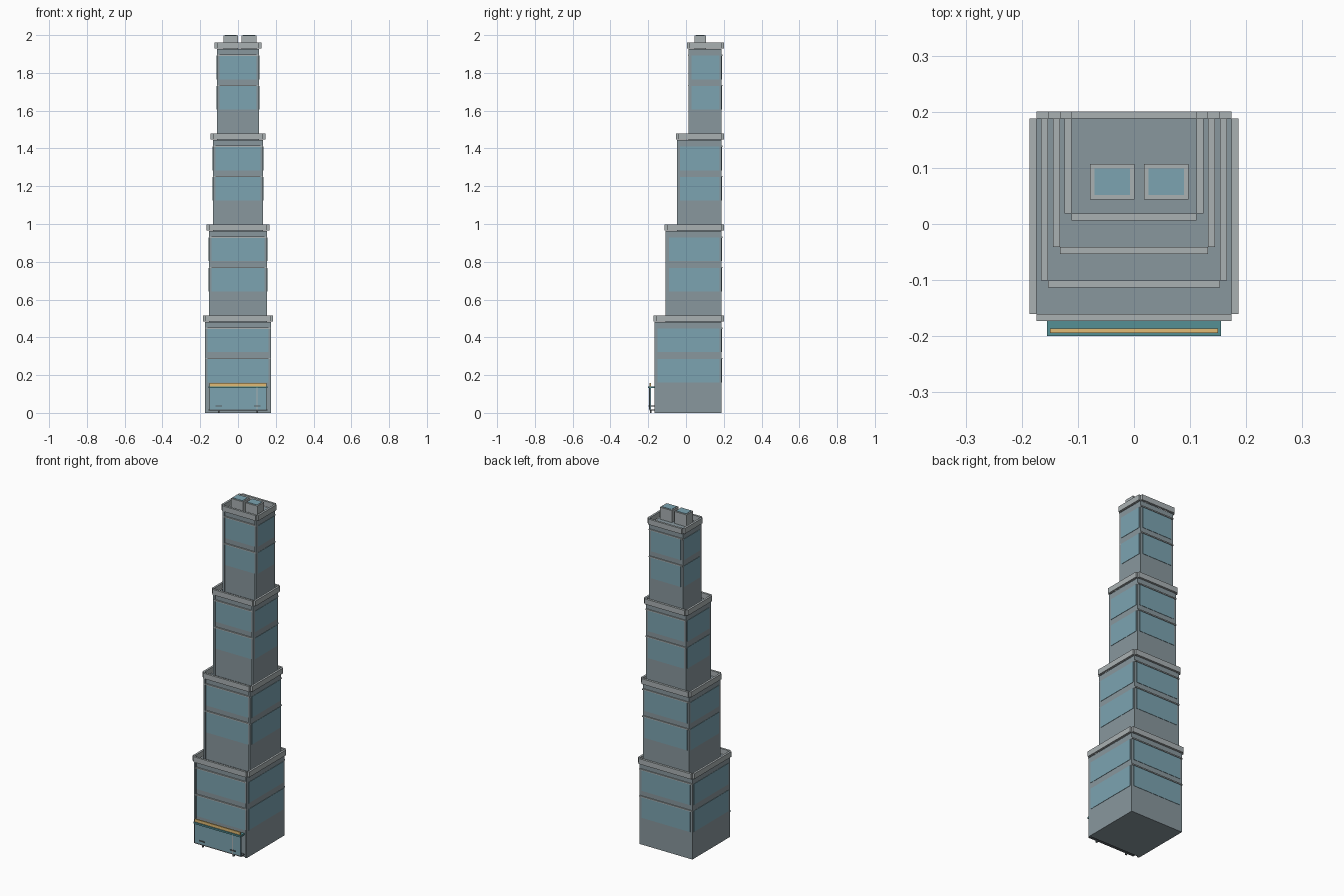
import bpy

if "Cube" in bpy.data.objects:
    bpy.data.objects.remove(bpy.data.objects["Cube"])


def material(name, rgb):
    m = bpy.data.materials.new(name)
    m.diffuse_color = (*rgb, 1)
    m.use_nodes = True
    m.node_tree.nodes["Principled BSDF"].inputs["Base Color"].default_value = m.diffuse_color
    return m


WALL = material("wall_grey", (0.25, 0.31, 0.34))
TRIM = material("trim_grey", (0.40, 0.44, 0.45))
GLASS = material("window_glass", (0.20, 0.37, 0.44))
TEAL = material("canopy_teal", (0.09, 0.28, 0.30))
GOLD = material("sign_gold", (0.75, 0.50, 0.18))
DARK = material("dark_metal", (0.10, 0.12, 0.13))


def box(name, x, y, z, mat):
    """Box from (min, max) ranges on each axis."""
    bpy.ops.mesh.primitive_cube_add(
        size=1, location=[(r[0] + r[1]) / 2 for r in (x, y, z)])
    o = bpy.context.object
    o.name = name
    o.scale = [r[1] - r[0] for r in (x, y, z)]
    bpy.ops.object.transform_apply(location=False, rotation=False, scale=True)
    o.data.materials.append(mat)
    return o


H = 0.4817          # tier height
FLOOR = H / 3
BACK = 0.188        # all tiers share the back wall plane
RIM = 0.0125

for i in range(4):
    w = 0.174 - 0.021 * i
    front = -0.16 + 0.0597 * i
    z0, z1 = H * i, H * (i + 1)
    box("tower_tier", (-w, w), (front, BACK), (z0, z1), WALL)

    # Parapet strips around the roof edge
    rim = (z1 + 0.001, z1 + 0.033)
    box("parapet_front", (-w, w), (front - RIM, front), rim, TRIM)
    box("parapet_back", (-w, w), (BACK, BACK + RIM), rim, TRIM)
    for s in (-1, 1):
        xs = sorted((s * w, s * (w + RIM)))
        box("parapet_side", xs, (front, BACK), rim, TRIM)
        # Front corner pilasters
        xs = sorted((s * (w - 0.012), s * w))
        box("corner_pilaster", xs, (front - 0.007, front + 0.004), (z0, z1), WALL)

    # Window bands and ledges on the upper two floors
    for k in (1, 2):
        b = z0 + FLOOR * k
        t = b + 0.125
        g = w - 0.013
        box("window_front", (-g, g), (front - 0.002, front + 0.002), (b, t), GLASS)
        box("window_back", (-g, g), (BACK - 0.002, BACK + 0.002), (b, t), GLASS)
        for s in (-1, 1):
            xs = sorted((s * (w - 0.002), s * (w + 0.002)))
            box("window_side", xs, (front + 0.01, BACK - 0.01), (b, t), GLASS)
        ledge = (t - 0.001, t + 0.006)
        box("ledge_front", (-w, w), (front - 0.008, front), ledge, TRIM)
        box("ledge_back", (-w, w), (BACK, BACK + 0.006), ledge, TRIM)

# Entrance: glass screen, canopy, sign strip, fixings and post
box("entrance_screen", (-0.152, 0.152), (-0.192, -0.186), (0.018, 0.132), GLASS)
box("entrance_canopy", (-0.155, 0.155), (-0.2, -0.16), (0.131, 0.141), TEAL)
box("sign_strip", (-0.15, 0.15), (-0.194, -0.186), (0.141, 0.158), GOLD)
box("entrance_sill", (-0.155, 0.155), (-0.192, -0.16), (0.012, 0.018), DARK)
for s in (-1, 1):
    c = 0.102 * s
    box("screen_bracket", (c - 0.017, c + 0.017), (-0.198, -0.16), (0.034, 0.039), DARK)
    box("screen_foot", (c - 0.004, c + 0.004), (-0.19, -0.182), (0, 0.014), DARK)
box("entrance_post", (0.098, 0.103), (-0.196, -0.192), (0.018, 0.131), TRIM)

# Roof units with glazed tops
for x0 in (-0.078, 0.018):
    x1 = x0 + 0.079
    box("roof_unit", (x0, x1), (0.044, 0.107), (4 * H, 1.998), TRIM)
    box("roof_skylight", (x0 + 0.008, x1 - 0.008), (0.052, 0.099), (1.99, 2.0), GLASS)
